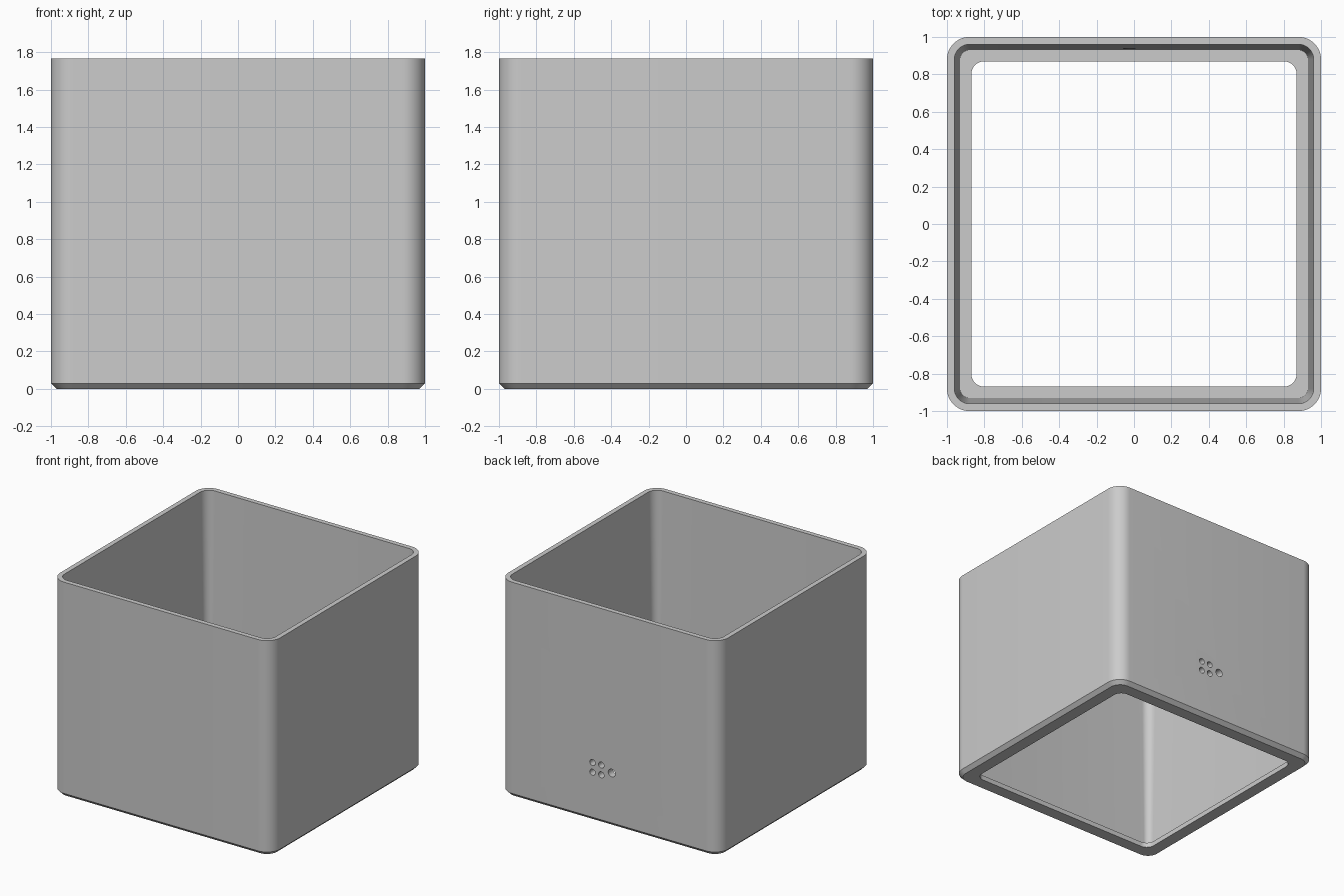
import bpy, bmesh, math

if "Cube" in bpy.data.objects:
    bpy.data.objects.remove(bpy.data.objects["Cube"])

HEIGHT = 1.766
CORNER_STEPS = 12

grey = bpy.data.materials.new("plain_grey")
grey.use_nodes = True
grey.diffuse_color = (0.6, 0.6, 0.6, 1)
grey.node_tree.nodes["Principled BSDF"].inputs["Base Color"].default_value = (0.6, 0.6, 0.6, 1)


def rounded_square(bm, half, radius, z):
    """Ring of vertices around a square with rounded corners."""
    ring = []
    for corner in range(4):
        mid = math.radians(45 + 90 * corner)
        cx = math.copysign(half - radius, math.cos(mid))
        cy = math.copysign(half - radius, math.sin(mid))
        for step in range(CORNER_STEPS + 1):
            a = math.radians(90 * (corner + step / CORNER_STEPS))
            ring.append(bm.verts.new((cx + radius * math.cos(a), cy + radius * math.sin(a), z)))
    return ring


# Wall section: (half width, corner radius, height), outside up, over the rim, inside down
section = [
    (0.97, 0.09, 0),
    (1.0, 0.12, 0.03),
    (1.0, 0.12, HEIGHT),
    (0.96, 0.08, HEIGHT),
    (0.93, 0.05, 0.04),
    (0.87, 0.07, 0.04),
    (0.87, 0.07, 0),
]
bm = bmesh.new()
rings = [rounded_square(bm, *s) for s in section]
for lower, upper in zip(rings, rings[1:] + rings[:1]):
    n = len(lower)
    for i in range(n):
        j = (i + 1) % n
        bm.faces.new((lower[i], lower[j], upper[j], upper[i]))
bmesh.ops.recalc_face_normals(bm, faces=bm.faces)
mesh = bpy.data.meshes.new("box_shell")
bm.to_mesh(mesh)
bm.free()
mesh.materials.append(grey)
shell = bpy.data.objects.new("box_shell", mesh)
bpy.context.collection.objects.link(shell)

# Cable holes through the back wall: four small and one larger
holes = [(x, z, 0.025) for x in (0.07, 0.15) for z in (0.40, 0.48)] + [(-0.025, 0.44, 0.032)]
for x, z, radius in holes:
    bpy.ops.mesh.primitive_cylinder_add(vertices=24, radius=radius, depth=0.3,
                                        location=(x, 1, z), rotation=(math.pi / 2, 0, 0))
    cutter = bpy.context.object
    cutter.name = "hole_cutter"
    cutter.data.materials.append(grey)
    cut = shell.modifiers.new("hole", 'BOOLEAN')
    cut.operation = 'DIFFERENCE'
    cut.solver = 'EXACT'
    cut.object = cutter
    bpy.context.view_layer.objects.active = shell
    bpy.ops.object.modifier_apply(modifier=cut.name)
    bpy.data.objects.remove(cutter)

# Smooth rounded corners, crisp rim and chamfer
bpy.ops.object.select_all(action='DESELECT')
shell.select_set(True)
bpy.context.view_layer.objects.active = shell
bpy.ops.object.shade_smooth_by_angle(angle=math.radians(25))
